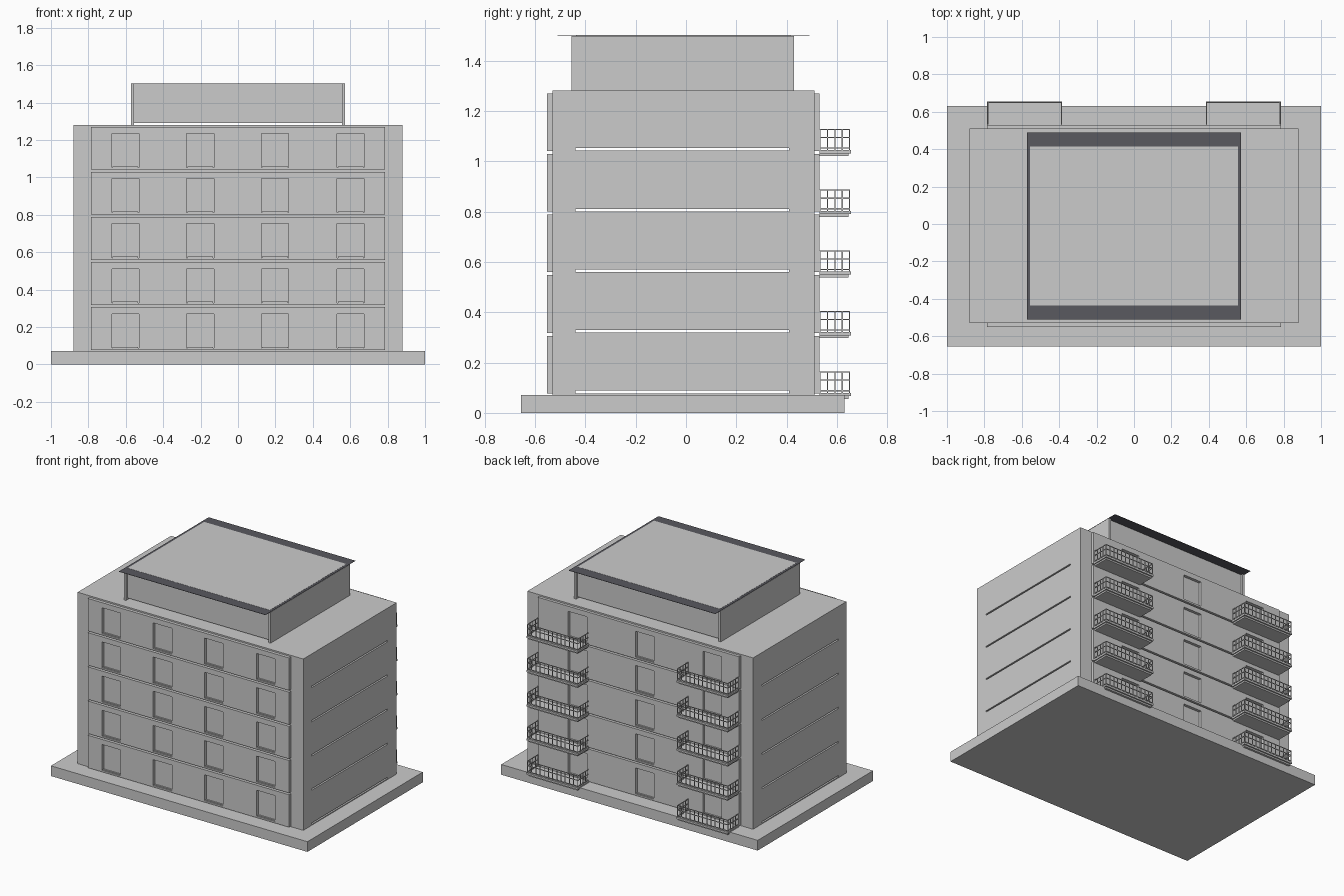
import bpy, bmesh
from mathutils import Matrix, Vector

if "Cube" in bpy.data.objects:
    bpy.data.objects.remove(bpy.data.objects["Cube"])

FLOORS = 5
STEP = 0.241


def boxes(name, specs):
    """One object made of axis-aligned boxes (x0, x1, y0, y1, z0, z1)."""
    bm = bmesh.new()
    for x0, x1, y0, y1, z0, z1 in specs:
        m = Matrix.Translation(Vector((x0 + x1, y0 + y1, z0 + z1)) / 2)
        m = m @ Matrix.Diagonal((x1 - x0, y1 - y0, z1 - z0, 1))
        bmesh.ops.create_cube(bm, size=1, matrix=m)
    me = bpy.data.meshes.new(name)
    bm.to_mesh(me)
    bm.free()
    ob = bpy.data.objects.new(name, me)
    bpy.context.collection.objects.link(ob)
    return ob


def cut(ob, cutter):
    mod = ob.modifiers.new("cut", 'BOOLEAN')
    mod.operation = 'DIFFERENCE'
    mod.solver = 'EXACT'
    mod.object = cutter
    cutter.hide_render = True
    cutter.hide_viewport = True


# Ground slab
boxes("base_slab", [(-1, 1, -0.655, 0.63, 0, 0.072)])

# Main block with narrow through slots at every floor
body = boxes("main_block", [(-0.88, 0.88, -0.53, 0.51, 0.072, 1.28)])
slots = boxes("slot_cutter", [(-1, 1, -0.44, 0.41, 0.078 + STEP * i, 0.088 + STEP * i)
                              for i in range(FLOORS)])
cut(body, slots)


# Facade panels, one per floor, with window openings
def facade(name, y0, y1, centres):
    panels, holes = [], []
    for i in range(FLOORS):
        z = STEP * i
        panels.append((-0.785, 0.785, y0, y1, 0.077 + z, 0.306 + z))
        for c in centres:
            holes.append((c - 0.0725, c + 0.0725, y0 - 0.05, y1 + 0.05, 0.088 + z, 0.27 + z))
    ob = boxes(name + "_panels", panels)
    cut(ob, boxes(name + "_window_cutter", holes))
    # low sill bar in each opening
    ym = (y0 + y1) / 2
    boxes(name + "_sills", [(h[0] + 0.004, h[1] - 0.004, ym - 0.004, ym + 0.004, h[4], h[4] + 0.006)
                            for h in holes])


facade("front", -0.552, -0.53, (-0.602, -0.202, 0.198, 0.602))
facade("back", 0.51, 0.53, (-0.575, -0.05, 0.475))

# Balconies: stepped slab and barred railing
slabs, rails = [], []
T = 0.0022
X0, X1, Y0, Y1 = 0.389, 0.781, 0.533, 0.65
for s in (-1, 1):
    def add(target, x0, x1, y0, y1, z0, z1):
        target.append((min(s * x0, s * x1), max(s * x0, s * x1), y0, y1, z0, z1))
    for i in range(FLOORS):
        z = STEP * i
        add(slabs, 0.385, 0.785, 0.53, 0.655, 0.067 + z, 0.08 + z)
        add(slabs, 0.393, 0.777, 0.53, 0.645, 0.056 + z, 0.067 + z)
        # horizontal rails
        for h in (0.088, 0.13, 0.162):
            add(rails, X0 - T, X1 + T, Y1 - T, Y1 + T, h - T + z, h + T + z)
            for x in (X0, X1):
                add(rails, x - T, x + T, Y0 - T, Y1 - T, h - T + z, h + T + z)
        # upright bars
        for k in range(13):
            x = X0 + (X1 - X0) * k / 12
            add(rails, x - T, x + T, Y1 - T, Y1 + T, 0.08 + z, 0.164 + z)
        for k in range(4):
            y = Y0 + (Y1 - Y0) * k / 4
            for x in (X0, X1):
                add(rails, x - T, x + T, y - T, y + T, 0.08 + z, 0.164 + z)
boxes("balcony_slabs", slabs)
boxes("balcony_railings", rails)

# Rooftop storey: inner box raised on a small gap, two side walls
boxes("penthouse_box", [(-0.555, 0.555, -0.437, 0.415, 1.291, 1.502)])
boxes("penthouse_side_walls", [(-0.572, -0.555, -0.455, 0.43, 1.28, 1.498),
                               (0.555, 0.572, -0.455, 0.43, 1.28, 1.498)])

# Thin dark roof sheet overhanging front and back
roof = boxes("roof_sheet", [(-0.572, 0.572, -0.51, 0.49, 1.499, 1.501)])
mat = bpy.data.materials.new("dark_roof")
mat.diffuse_color = (0.1, 0.1, 0.115, 1)
mat.use_nodes = True
mat.node_tree.nodes["Principled BSDF"].inputs["Base Color"].default_value = mat.diffuse_color
roof.data.materials.append(mat)
